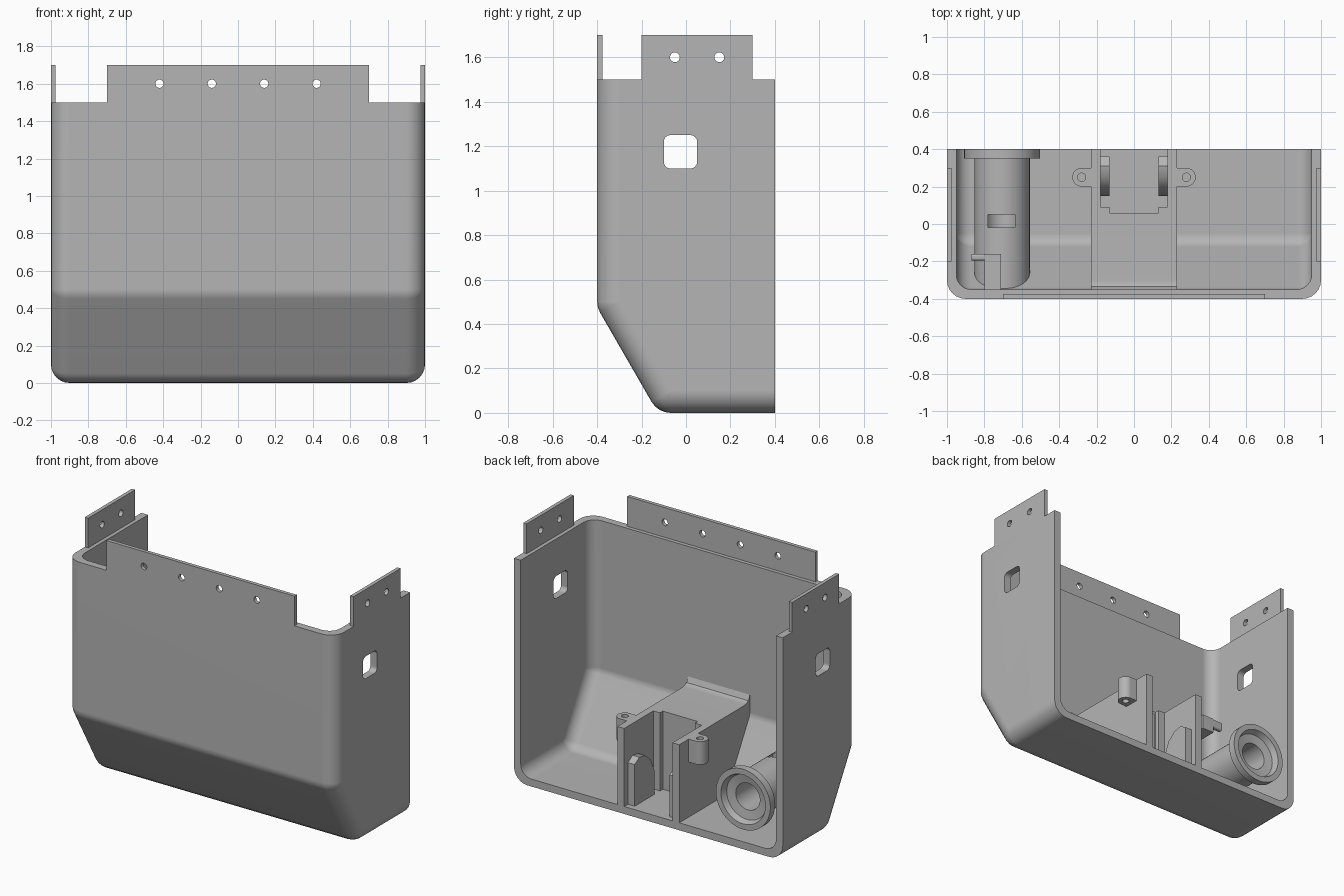
import bpy, bmesh, math
from mathutils import Matrix, Vector

if "Cube" in bpy.data.objects:
    bpy.data.objects.remove(bpy.data.objects["Cube"], do_unlink=True)

grey = bpy.data.materials.new("plain grey")
grey.use_nodes = True
grey.diffuse_color = (0.46, 0.46, 0.46, 1)
grey.node_tree.nodes["Principled BSDF"].inputs["Base Color"].default_value = grey.diffuse_color


def add(name, bm):
    bmesh.ops.recalc_face_normals(bm, faces=bm.faces)
    mesh = bpy.data.meshes.new(name)
    bm.to_mesh(mesh)
    bm.free()
    mesh.materials.append(grey)
    obj = bpy.data.objects.new(name, mesh)
    bpy.context.collection.objects.link(obj)
    return obj


def box(name, x, y, z, round_x=0):
    """Box from three (low, high) ranges; round_x rounds the edges along x."""
    bm = bmesh.new()
    size = [r[1] - r[0] for r in (x, y, z)]
    mid = [(r[0] + r[1]) / 2 for r in (x, y, z)]
    bmesh.ops.create_cube(bm, size=1, matrix=Matrix.Translation(mid) @ Matrix.Diagonal((*size, 1)))
    if round_x:
        edges = [e for e in bm.edges if abs(e.verts[0].co.x - e.verts[1].co.x) > 1e-4]
        bmesh.ops.bevel(bm, geom=edges, offset=round_x, segments=6, profile=0.5, affect='EDGES')
    return add(name, bm)


def cylinder(name, centre, radius, length, axis):
    turn = {'X': Matrix.Rotation(math.pi / 2, 4, 'Y'), 'Y': Matrix.Rotation(math.pi / 2, 4, 'X'),
            'Z': Matrix.Identity(4)}[axis]
    bm = bmesh.new()
    bmesh.ops.create_cone(bm, cap_ends=True, segments=32, radius1=radius, radius2=radius,
                          depth=length, matrix=Matrix.Translation(centre) @ turn)
    return add(name, bm)


def prism(name, x, outline):
    """Extrude a (y, z) outline along x."""
    bm = bmesh.new()
    face = bm.faces.new([bm.verts.new((x[0], y, z)) for y, z in outline])
    out = bmesh.ops.extrude_face_region(bm, geom=[face])
    verts = [v for v in out["geom"] if isinstance(v, bmesh.types.BMVert)]
    bmesh.ops.translate(bm, verts=verts, vec=(x[1] - x[0], 0, 0))
    return add(name, bm)


def rounded_body(name, inset, radius, trim=False):
    """Rounded body with a sloping lower front, as the hull of corner spheres."""
    k = inset + radius
    c, s = math.cos(math.radians(30)), 0.5
    d = -0.4 * c + 0.474 * s + k
    front, far, high = -0.4 + k, 1.4, 2.5
    corners = [(front, high), (front, (d - c * front) / s), ((d - s * k) / c, k),
               (far, k), (far, high)]
    bm = bmesh.new()
    for side in (-1, 1):
        for y, z in corners:
            place = Matrix.Translation((side * (1 - k), y, z)) @ Matrix.Rotation(math.pi / 2, 4, 'Y')
            bmesh.ops.create_uvsphere(bm, u_segments=24, v_segments=12, radius=radius, matrix=place)
    bmesh.ops.delete(bm, geom=bm.faces[:], context='FACES_ONLY')
    bmesh.ops.delete(bm, geom=bm.edges[:], context='EDGES_FACES')
    out = bmesh.ops.convex_hull(bm, input=bm.verts)
    spare = {g for g in out["geom_interior"] + out["geom_unused"] if isinstance(g, bmesh.types.BMVert)}
    bmesh.ops.delete(bm, geom=list(spare), context='VERTS')
    bmesh.ops.dissolve_limit(bm, angle_limit=0.01, verts=bm.verts, edges=bm.edges)
    if trim:
        for co, no in (((0, 0, 1.5), (0, 0, 1)), ((0, 0.4, 0), (0, 1, 0))):
            bmesh.ops.bisect_plane(bm, geom=bm.verts[:] + bm.edges[:] + bm.faces[:],
                                   plane_co=co, plane_no=no, clear_outer=True)
            bmesh.ops.holes_fill(bm, edges=[e for e in bm.edges if e.is_boundary], sides=0)
    return add(name, bm)


def combine(obj, tools, operation='DIFFERENCE'):
    for tool in tools:
        mod = obj.modifiers.new("cut", 'BOOLEAN')
        mod.operation, mod.object, mod.solver = operation, tool, 'EXACT'
        bpy.context.view_layer.objects.active = obj
        bpy.ops.object.modifier_apply(modifier=mod.name)
        bpy.data.objects.remove(tool, do_unlink=True)
    return obj


parts = []

# Open-topped, open-backed shell with a window in each side
shell = rounded_body("shell", 0, 0.1, trim=True)
combine(shell, [rounded_body("cavity", 0.05, 0.08),
                box("window_cutter", (-1.2, 1.2), (-0.1, 0.05), (1.1, 1.25), 0.03)])
parts.append(shell)

# Thin drilled tabs above the rim
tab = box("front_tab", (-0.7, 0.7), (-0.4, -0.375), (1.5, 1.7))
parts.append(combine(tab, [cylinder("drill", (x, -0.39, 1.6), 0.022, 0.2, 'Y')
                           for x in (-0.42, -0.14, 0.14, 0.42)]))
for side, name in ((1, "left"), (-1, "right")):
    tab = box(name + "_tab", sorted((side * 0.975, side)), (-0.2, 0.3), (1.5, 1.7))
    parts.append(combine(tab, [cylinder("drill", (side, y, 1.6), 0.022, 0.2, 'X')
                               for y in (-0.05, 0.15)]))

# Central block with a stepped pocket open to the back
block = prism("centre_block", (-0.23, 0.23),
              [(0.4, 0.03), (0.4, 0.575), (-0.3, 0.575), (-0.335, 0.59), (-0.35, 0.625),
               (-0.37, 0.625), (-0.37, 0.47), (-0.11, 0.03)])
combine(block, [box("pocket", (-0.18, 0.18), (0.09, 0.6), (0.05, 1)),
                box("pocket_step", (-0.13, 0.13), (0.06, 0.6), (0.05, 1))])
parts.append(block)

for side, name in ((1, "left"), (-1, "right")):
    # Round-topped ribs inside the pocket
    parts.append(prism(name + "_rib", sorted((side * 0.13, side * 0.18)),
                       [(0.36, 0.05), (0.36, 0.33), (0.31, 0.36), (0.25, 0.35),
                        (0.19, 0.3), (0.15, 0.21), (0.15, 0.05)]))
    # Screw bosses on the outside of the block
    boss = cylinder(name + "_boss", (side * 0.28, 0.25, 0.4975), 0.05, 0.155, 'Z')
    combine(boss, [box("web", sorted((side * 0.225, side * 0.28)), (0.2, 0.3), (0.42, 0.575))], 'UNION')
    parts.append(combine(boss, [cylinder("drill", (side * 0.28, 0.25, 0.5), 0.022, 0.4, 'Z')]))

# Flanged tube, turned about its own axis and trimmed to the sloping wall
profile = [(0, -0.2), (0.09, -0.2), (0.09, 0.35), (0.15, 0.36), (0.165, 0.4), (0.203, 0.4),
           (0.203, 0.35), (0.148, 0.35), (0.148, -0.5), (0, -0.5)]
axis = Vector((-0.705, 0, 0.335))
bm = bmesh.new()
ring = [bm.verts.new(axis + Vector((r, y, 0))) for r, y in profile]
edges = [bm.edges.new(pair) for pair in zip(ring, ring[1:])]
bmesh.ops.spin(bm, geom=ring + edges, cent=axis, axis=(0, 1, 0), angle=math.tau, steps=48)
bmesh.ops.remove_doubles(bm, verts=bm.verts, dist=1e-4)
tube = add("tube", bm)
combine(tube, [rounded_body("tube_trim", 0.025, 0.08)], 'INTERSECT')
combine(tube, [box("slot", (-0.78, -0.635), (-0.02, 0.05), (0.335, 0.6))])
parts.append(tube)

# Small hook standing out from the inside of the front wall
hook = box("hook_arm", (-0.8, -0.71), (-0.37, -0.16), (0.77, 0.87))
combine(hook, [box("hook_tip", (-0.87, -0.75), (-0.195, -0.16), (0.81, 0.87), 0.012)], 'UNION')
parts.append(hook)

# Smooth the curved faces and keep the flat ones flat
for obj in parts:
    bpy.ops.object.select_all(action='DESELECT')
    obj.select_set(True)
    bpy.context.view_layer.objects.active = obj
    bpy.ops.object.shade_smooth_by_angle(angle=math.radians(32))
    obj.modifiers.new("flat faces", 'WEIGHTED_NORMAL').keep_sharp = True
